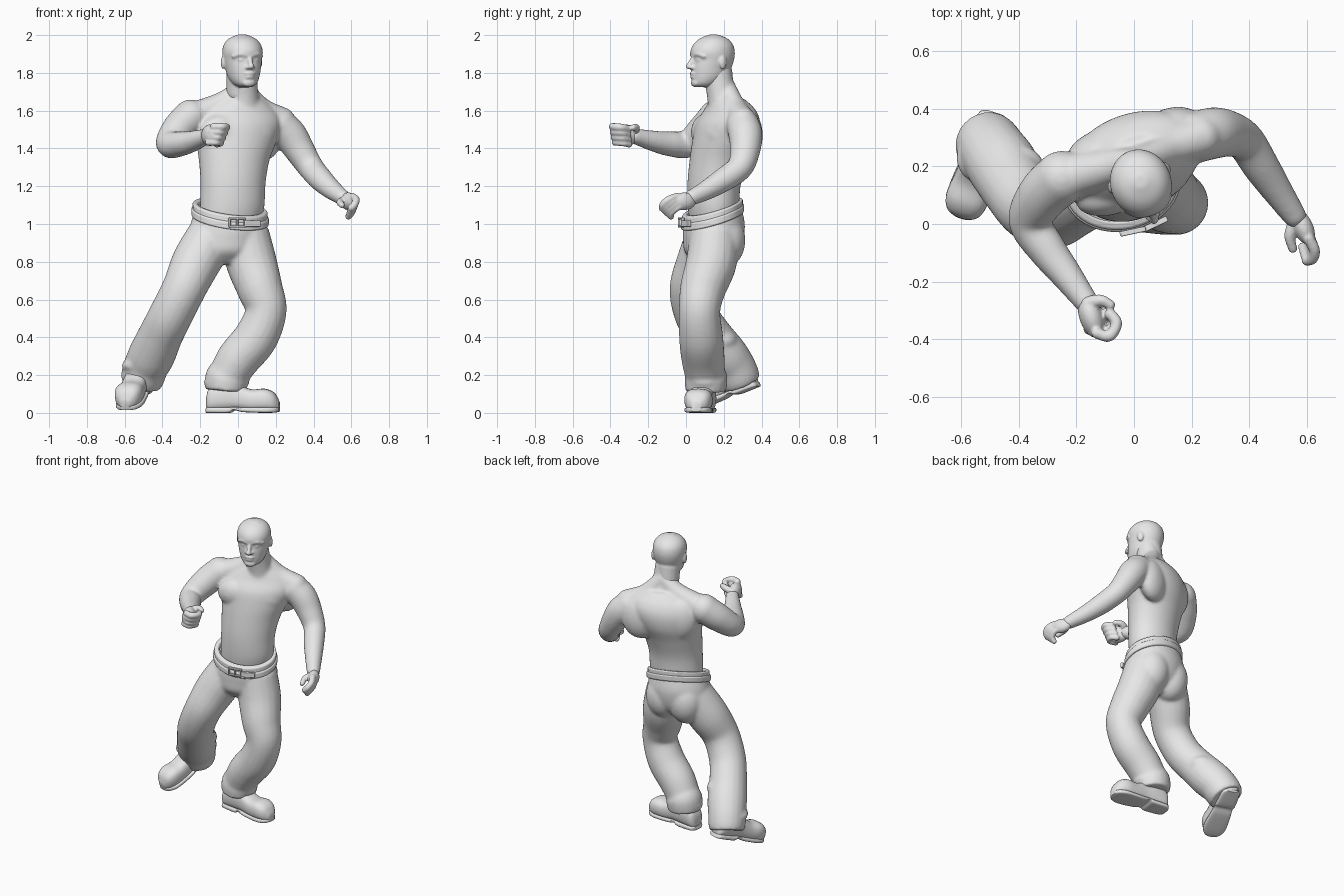
import bpy, bmesh, math
from math import sin, cos, pi, radians
from mathutils import Vector, Matrix

cube = bpy.data.objects.get("Cube")
if cube:
    bpy.data.objects.remove(cube, do_unlink=True)

grey = bpy.data.materials.new("plain grey")
grey.use_nodes = True
grey.diffuse_color = (0.8, 0.8, 0.8, 1)
grey.node_tree.nodes["Principled BSDF"].inputs["Base Color"].default_value = (0.8, 0.8, 0.8, 1)


# --- helpers ---
def spline(pts, steps=6):
    """Smooth curve through points of any dimension."""
    p = [Vector(q) for q in pts]
    p = [p[0]] + p + [p[-1]]
    out = []
    for a, b, c, d in zip(p, p[1:], p[2:], p[3:]):
        for i in range(steps):
            t = i / steps
            out.append(0.5 * (2 * b + (c - a) * t + (2 * a - 5 * b + 4 * c - d) * t * t
                              + (3 * b - a - 3 * c + d) * t ** 3))
    return out + [p[-1]]


def loft(bm, rings, matrix=Matrix(), closed=False):
    rows = [[bm.verts.new(matrix @ Vector(p)) for p in ring] for ring in rings]
    n = len(rows[0])
    pairs = list(zip(rows, rows[1:]))
    if closed:
        pairs.append((rows[-1], rows[0]))
    else:
        bm.faces.new(rows[0])
        bm.faces.new(rows[-1])
    for a, b in pairs:
        for i in range(n):
            j = (i + 1) % n
            bm.faces.new((a[i], a[j], b[j], b[i]))


def ellipse(x, y, z, rx, ry, turn=0, tilt=0, n=48):
    """Level ring; tilt slopes it down to the front and the left."""
    ring = []
    for i in range(n):
        a = 2 * pi * i / n
        p = Matrix.Rotation(radians(turn), 3, 'Z') @ Vector((rx * cos(a), ry * sin(a), 0))
        ring.append((x + p.x, y + p.y, z + tilt * (0.29 * p.y - 0.15 * p.x)))
    return ring


def blob(bm, loc, radii, turn=0, matrix=Matrix()):
    m = matrix @ Matrix.Translation(loc) @ Matrix.Rotation(radians(turn), 4, 'Z')
    bmesh.ops.create_uvsphere(bm, u_segments=24, v_segments=16, radius=1,
                              matrix=m @ Matrix.Diagonal((*radii, 1)))


def tube(bm, pts, round_ends=True, matrix=Matrix(), n=20):
    """Limb through (x, y, z, radius) points."""
    s = spline(pts)
    pos = [q.xyz for q in s]
    rings, axis, side = [], None, None
    for i, q in enumerate(s):
        t = (pos[min(i + 1, len(s) - 1)] - pos[max(i - 1, 0)]).normalized()
        side = axis.rotation_difference(t) @ side if axis else t.orthogonal().normalized()
        axis, up = t, t.cross(side)
        rings.append([pos[i] + q.w * (side * cos(2 * pi * k / n) + up * sin(2 * pi * k / n))
                      for k in range(n)])
    loft(bm, rings, matrix)
    if round_ends:
        for q in (s[0], s[-1]):
            blob(bm, q.xyz, (q.w,) * 3, 0, matrix)


def box(bm, loc, size, turn):
    m = Matrix.Translation(loc) @ Matrix.Rotation(radians(turn), 4, 'Z')
    bmesh.ops.create_cube(bm, size=1, matrix=m @ Matrix.Diagonal((*size, 1)))


def finish(bm, name, voxel=0, smooth=0, bevel=0):
    bmesh.ops.recalc_face_normals(bm, faces=bm.faces)
    mesh = bpy.data.meshes.new(name)
    bm.to_mesh(mesh)
    bm.free()
    mesh.materials.append(grey)
    mesh.polygons.foreach_set("use_smooth", [True] * len(mesh.polygons))
    mesh.set_sharp_from_angle(angle=radians(45))
    obj = bpy.data.objects.new(name, mesh)
    bpy.context.scene.collection.objects.link(obj)
    if bevel:
        mod = obj.modifiers.new("soft edges", 'BEVEL')
        mod.width, mod.segments = bevel, 3
    if voxel:
        rm = obj.modifiers.new("blend", 'REMESH')
        rm.mode, rm.voxel_size, rm.use_smooth_shade = 'VOXEL', voxel, True
        sm = obj.modifiers.new("soften", 'SMOOTH')
        sm.factor, sm.iterations = 0.5, smooth


# --- bare torso and arms ---
body = bmesh.new()
torso = [(-.04, .145, 1.02, .165, .125, 12), (-.03, .145, 1.1, .172, .134, 12),
         (-.026, .15, 1.22, .174, .14, 13), (-.02, .175, 1.34, .19, .153, 15),
         (-.008, .205, 1.44, .218, .166, 18), (.002, .222, 1.53, .24, .16, 20),
         (.01, .232, 1.6, .205, .128, 20), (.02, .22, 1.66, .115, .09, 20)]
loft(body, [ellipse(*q) for q in spline(torso)])
# chest, shoulder blades and collar muscles
blob(body, (-.085, .1, 1.485), (.12, .07, .095), 14)
blob(body, (.09, .155, 1.475), (.12, .07, .095), 28)
blob(body, (-.12, .25, 1.49), (.12, .075, .14), 22)
blob(body, (.12, .325, 1.47), (.12, .075, .14), 20)
tube(body, [(.03, .21, 1.73, .05), (-.07, .2, 1.645, .062), (-.2, .17, 1.58, .077)])
tube(body, [(.03, .215, 1.72, .05), (.12, .26, 1.61, .062), (.23, .3, 1.545, .074)])
# neck
tube(body, [(.03, .205, 1.62, .09), (.03, .185, 1.7, .077), (.025, .165, 1.8, .077)])
# right arm, bent forward
tube(body, [(-.25, .16, 1.565, .094), (-.315, .1, 1.5, .089), (-.36, .01, 1.425, .075),
            (-.3, -.09, 1.425, .066), (-.235, -.175, 1.44, .055), (-.165, -.27, 1.465, .042)])
# left arm, hanging outward
tube(body, [(.22, .3, 1.525, .088), (.275, .315, 1.47, .09), (.33, .312, 1.385, .08),
            (.385, .285, 1.3, .069), (.44, .2, 1.235, .064), (.5, .11, 1.18, .053),
            (.555, .03, 1.14, .042)])
finish(body, "torso_and_arms", .009, 10)


# --- hands with four curled fingers and a thumb ---
def hand(name, palm, size, turn, finger, step, thumb):
    bm = bmesh.new()
    blob(bm, palm, size, turn)
    for i in range(4):
        tube(bm, [(*(Vector(p) + i * Vector(step)), .02 - .001 * i) for p in finger], n=10)
    tube(bm, thumb, n=10)
    finish(bm, name, .006, 3)


hand("right_hand", (-.148, -.32, 1.47), (.042, .078, .057), 18,
     [(-.128, -.378, 1.515), (-.085, -.388, 1.515), (-.06, -.345, 1.512), (-.082, -.312, 1.505)],
     (-.01, .004, -.028),
     [(-.16, -.275, 1.49, .026), (-.115, -.265, 1.51, .021), (-.082, -.28, 1.51, .017)])
hand("left_hand", (.585, -.01, 1.12), (.035, .068, .047), 25,
     [(.605, -.05, 1.145), (.625, -.09, 1.13), (.618, -.12, 1.105), (.6, -.125, 1.085)],
     (-.005, .015, -.015),
     [(.56, .01, 1.12, .026), (.54, -.04, 1.115, .02), (.55, -.085, 1.1, .016)])

# --- head: rows of height, front, back and half width ---
head = bmesh.new()
turned = Matrix.Translation((.025, .138, 0)) @ Matrix.Rotation(radians(20), 4, 'Z')
skull = spline([(1.724, -.085, -.01, .032), (1.742, -.107, .04, .06), (1.78, -.112, .085, .082),
                (1.83, -.112, .105, .094), (1.87, -.108, .118, .102), (1.91, -.116, .122, .106),
                (1.95, -.1, .112, .097), (1.982, -.065, .082, .07), (2.003, -.012, .03, .022)], 4)
loft(head, [ellipse(0, (f + b) / 2, z, w, (b - f) / 2) for z, f, b, w in skull], turned)
tube(head, [(0, .05, 1.7, .07), (0, .035, 1.8, .075)], matrix=turned)
# nose, lips, chin
tube(head, [(0, -.104, 1.885, .012), (0, -.12, 1.855, .013), (0, -.131, 1.834, .016)],
     matrix=turned, n=12)
blob(head, (0, -.105, 1.796), (.032, .018, .01), 0, turned)
blob(head, (0, -.103, 1.777), (.028, .018, .01), 0, turned)
blob(head, (0, -.096, 1.747), (.036, .02, .022), 0, turned)
# nostrils, eyes, brows and ears
for s in (-1, 1):
    blob(head, (.015 * s, -.115, 1.828), (.012, .014, .01), 0, turned)
    blob(head, (.042 * s, -.089, 1.868), (.018, .013, .009), 20 * s, turned)
    tube(head, [(.012 * s, -.105, 1.892, .011), (.045 * s, -.096, 1.9, .013),
                (.076 * s, -.072, 1.888, .012)], matrix=turned, n=12)
    blob(head, (.102 * s, .025, 1.855), (.012, .022, .036), 15 * s, turned)
finish(head, "head", .006, 5)

# --- trousers ---
pants = bmesh.new()
pelvis = [(-.07, .13, .79, .08, .08, 12, 0), (-.06, .14, .86, .18, .145, 12, .2),
          (-.055, .148, .95, .202, .162, 12, .6), (-.045, .142, 1.02, .195, .156, 12, 1),
          (-.042, .14, 1.055, .188, .148, 12, 1)]
loft(pants, [ellipse(*q) for q in spline(pelvis)])
blob(pants, (-.135, .185, .91), (.115, .115, .15))
blob(pants, (.025, .2, .915), (.115, .115, .15))
tube(pants, [(-.13, .135, .95, .13), (-.22, .08, .8, .13), (-.285, .03, .66, .117),
             (-.355, .055, .52, .116), (-.41, .125, .41, .118), (-.455, .2, .31, .124),
             (-.485, .245, .25, .119), (-.505, .275, .19, .116), (-.515, .29, .155, .108)], False)
tube(pants, [(.035, .15, .95, .13), (.07, .135, .8, .135), (.115, .09, .66, .122),
             (.148, .072, .54, .11), (.095, .08, .4, .117), (.005, .09, .29, .115),
             (-.045, .1, .21, .108), (-.06, .105, .18, .115), (-.068, .105, .115, .108)], False)
# bunched cloth above the hems
for loc, size, turn in (((-.505, .24, .25), (.115, .1, .05), 30), ((-.06, .1, .16), (.122, .1, .04), 0),
                        ((-.415, .175, .38), (.11, .1, .07), 20), ((.02, .09, .3), (.11, .1, .06), 0)):
    blob(pants, loc, size, turn)
finish(pants, "trousers", .009, 12)


# --- belt and waistband ---
def band(name, z, height, rx, ry, thick):
    bm = bmesh.new()
    rows = [(0, 0), (height, 0), (height, -thick), (0, -thick)]
    loft(bm, [ellipse(-.042, .14, z + h, rx + d, ry + d, 12, 1) for h, d in rows], closed=True)
    finish(bm, name, bevel=.009)


band("waistband", 1.03, .06, .2, .159, .03)
band("belt", 1.018, .042, .207, .166, .02)

# buckle frame with its prong and the free end of the strap
buckle = bmesh.new()
for dz in (-.022, .022):
    box(buckle, (-.004, -.026, 1.008 + dz), (.085, .018, .01), 12)
for dx in (-.04, 0, .04):
    box(buckle, (-.004 + dx, -.026 + dx * .2, 1.008), (.01, .018, .052), 12)
box(buckle, (.075, 0, 1.002), (.09, .02, .034), 25)
finish(buckle, "belt_buckle", bevel=.004)


# --- shoes: rows of length, half width, bottom and top ---
def shoe(side, matrix):
    upper = [(0, .03, .02, .09), (.02, .055, .01, .135), (.1, .062, .012, .165), (.17, .062, .015, .15),
             (.24, .068, .008, .125), (.31, .074, .008, .128), (.36, .058, .01, .107), (.388, .025, .02, .06)]
    sole = [(-.002, .034, 0, .025), (.02, .056, 0, .03), (.12, .062, 0, .03), (.15, .06, .014, .032),
            (.2, .065, .004, .03), (.31, .073, 0, .03), (.365, .055, .002, .03), (.388, .025, .008, .028)]
    for part, rows, power in (("shoe", upper, .75), ("sole", sole, .45)):
        bm = bmesh.new()
        rings = []
        for t, w, lo, hi in spline(rows, 4):
            ring = []
            for i in range(24):
                c, s = cos(2 * pi * i / 24), sin(2 * pi * i / 24)
                ring.append((t, w * math.copysign(abs(c) ** power, c),
                             (lo + hi) / 2 + (hi - lo) / 2 * math.copysign(abs(s) ** power, s)))
            rings.append(ring)
        loft(bm, rings, matrix)
        finish(bm, side + "_" + part)


shoe("left", Matrix.Translation((-.165, .108, 0)) @ Matrix.Rotation(radians(-8), 4, 'Z'))
shoe("right", Matrix.Translation((-.482, .385, .14)) @ Matrix.Rotation(radians(-108), 4, 'Z')
     @ Matrix.Rotation(radians(20), 4, 'Y'))
